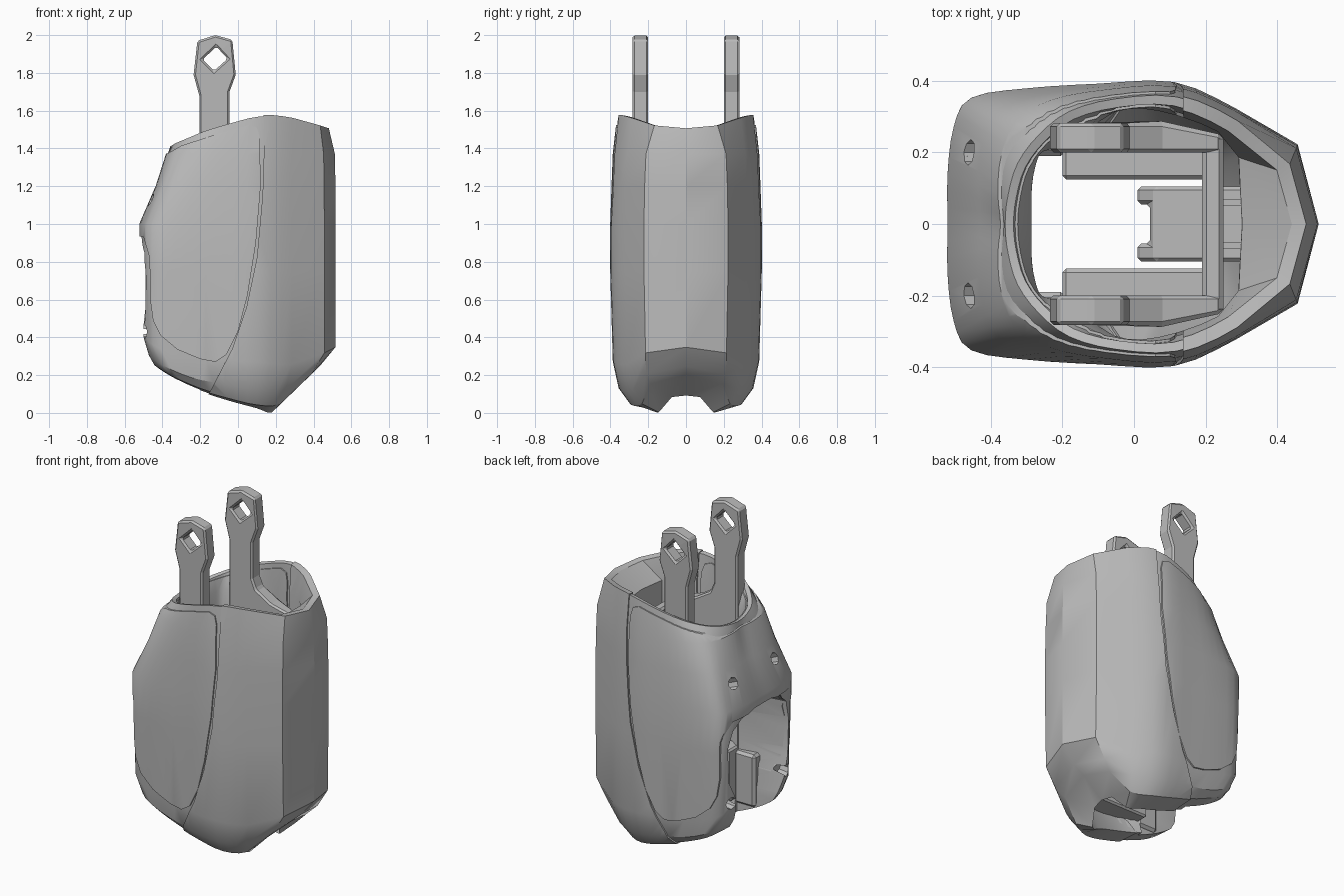
import bpy, bmesh, math
from mathutils import Vector

if "Cube" in bpy.data.objects:
    bpy.data.objects.remove(bpy.data.objects["Cube"], do_unlink=True)

grey = bpy.data.materials.new("plain grey")
grey.use_nodes = True
grey.diffuse_color = (0.5, 0.5, 0.5, 1)
grey.node_tree.nodes["Principled BSDF"].inputs["Base Color"].default_value = (0.5, 0.5, 0.5, 1)


def finish(name, bm):
    bmesh.ops.recalc_face_normals(bm, faces=bm.faces[:])
    me = bpy.data.meshes.new(name)
    bm.to_mesh(me)
    bm.free()
    me.materials.append(grey)
    ob = bpy.data.objects.new(name, me)
    bpy.context.collection.objects.link(ob)
    return ob


def activate(ob):
    bpy.ops.object.select_all(action='DESELECT')
    ob.select_set(True)
    bpy.context.view_layer.objects.active = ob


def smooth(ob, angle=30):
    activate(ob)
    bpy.ops.object.shade_smooth_by_angle(angle=math.radians(angle))


def prism(name, pts, a, b, axis):
    """Extrude a 2D outline from a to b along the given axis."""
    place = {'x': lambda p, d: (d, p[0], p[1]), 'y': lambda p, d: (p[0], d, p[1])}[axis]
    bm = bmesh.new()
    lo = [bm.verts.new(place(p, a)) for p in pts]
    hi = [bm.verts.new(place(p, b)) for p in pts]
    bm.faces.new(lo)
    bm.faces.new(hi)
    for i in range(len(pts)):
        j = (i + 1) % len(pts)
        bm.faces.new((lo[i], lo[j], hi[j], hi[i]))
    return finish(name, bm)


def boolean(ob, cutter, op='DIFFERENCE'):
    """Apply a boolean and remove the cutter."""
    cutter.hide_render = True
    m = ob.modifiers.new("cut", 'BOOLEAN')
    m.operation, m.solver, m.object = op, 'EXACT', cutter
    activate(ob)
    bpy.ops.object.modifier_apply(modifier=m.name)
    bpy.data.objects.remove(cutter, do_unlink=True)


def bevel(ob, width):
    m = ob.modifiers.new("bevel", 'BEVEL')
    m.width, m.segments, m.limit_method = width, 1, 'ANGLE'


# --- Shell control rings, half outline from nose to back ---
rim = [(.475, 0, 1.5), (.43, .165, 1.515), (.285, .285, 1.555), (.12, .355, 1.57), (-.05, .35, 1.53),
       (-.18, .315, 1.49), (-.265, .25, 1.455), (-.325, .17, 1.43), (-.352, .08, 1.415), (-.36, 0, 1.41)]
plan = [(.507, 0), (.45, .217), (.28, .315), (.11, .388), (-.1, .383),
        (-.3, .37), (-.45, .345), (-.495, .27), (-.512, .14), (-.512, 0)]
low_z = [.35, .32, .26, .27, .28, .3, .36, .4, .42, .42]
curl = [(.36, 0, .21), (.33, .19, .16), (.22, .23, .055), (.1, .285, .05), (-.05, .3, .085),
        (-.2, .3, .13), (-.35, .3, .195), (-.43, .25, .245), (-.45, .14, .26), (-.45, 0, .26)]
base = [(.24, 0, .1), (.225, .08, .09), (.18, .15, .01), (.1, .155, .03), (-.05, .16, .07),
        (-.2, .17, .12), (-.33, .19, .18), (-.4, .17, .22), (-.41, .1, .22), (-.41, 0, .22)]
core = [(.31, 0), (.3, .19), (.24, .265), (.07, .325), (-.06, .32),
        (-.18, .23), (-.26, .21), (-.285, .16), (-.295, .09), (-.295, 0)]


def at(pts, z):
    return [(p[0], p[1], z) for p in pts]


def mix(a, b, start, end):
    """Blend two rings, the amount running from nose to back."""
    return [tuple(Vector(p).lerp(Vector(q), start + (end - start) * i / 9))
            for i, (p, q) in enumerate(zip(a, b))]


low = [(x, y * .965, z) for (x, y), z in zip(plan, low_z)]
haunch = [(x, y * 1.05, z - .02) for x, y, z in mix(curl, low, .45, .45)]
upper = at(mix(at(plan, 0), rim, 0, .6), 1.2)
shoulder = at(mix(at(plan, 0), rim, .1, .97), 1.37)
rim_in = [(x * .935, y * .93, z - .005) for x, y, z in rim]
ledge = [(x, y, 1.42 - .01 * i) for i, (x, y) in enumerate(core)]
rings = [base, curl, haunch, low, at(plan, .75), at(plan, 1.0), upper, shoulder, rim,
         rim_in, ledge, at(core, 1.1), at(core, .32)]


def full_ring(half):
    """Round off the back columns, keep the nose faceted, then mirror."""
    p = [Vector(v) for v in half]
    p.append(Vector((p[-2].x, -p[-2].y, p[-2].z)))
    out = [p[0], p[1]]
    for i in range(2, len(half) - 1):
        a, b, c, d = p[i - 1:i + 3]
        for k in range(3):
            t = k / 3
            out.append(.5 * (2 * b + (c - a) * t + (2 * a - 5 * b + 4 * c - d) * t * t
                             + (3 * b - a - 3 * c + d) * t ** 3))
    out.append(p[len(half) - 1])
    return out + [Vector((v.x, -v.y, v.z)) for v in out[-2:0:-1]]


def make_shell(name, grow=0.0):
    bm = bmesh.new()
    loops = [[bm.verts.new(v) for v in full_ring(r)] for r in rings]
    n = len(loops[0])
    for i, a in enumerate(loops):
        b = loops[(i + 1) % len(loops)]
        for j in range(n):
            k = (j + 1) % n
            bm.faces.new((a[j], a[k], b[k], b[j]))
    bmesh.ops.recalc_face_normals(bm, faces=bm.faces[:])
    bm.normal_update()
    moves = [(v, v.normal * grow) for v in bm.verts]
    for v, d in moves:
        v.co += d
    return finish(name, bm)


def cut_back(ob):
    """Flared arch opening in the back wall and four small screw holes."""
    half = [(.2, -.1), (.21, .3), (.24, .42), (.31, .56), (.32, .74), (.28, .85), (.19, .92), (.08, .95)]
    arch = prism("arch_cutter", half + [(-y, z) for y, z in half[::-1]], -.6, -.2, 'x')
    for v in arch.data.vertices:
        if v.co.x > -.3:
            v.co.y = max(-.22, min(.22, v.co.y))
    boolean(ob, arch)
    for s in (-1, 1):
        for x, y, z, tilt in ((-.44, .2, 1.12, .4), (-.49, .265, .43, -.1)):
            bm = bmesh.new()
            bmesh.ops.create_cone(bm, cap_ends=True, segments=8, radius1=.036, radius2=.036, depth=.12)
            hole = finish("hole_cutter", bm)
            hole.location = (x, s * y, z)
            hole.rotation_euler = (0, math.pi / 2 + tilt, 0)
            bpy.context.view_layer.update()
            boolean(ob, hole)


shell = make_shell("shell")
cut_back(shell)
smooth(shell)

# --- Raised cover wrapping the back and sides ---
cover_line = [(-.7, 1.33), (-.37, 1.375), (-.3, 1.415), (-.1, 1.48), (.06, 1.525), (.1, 1.51), (.115, 1.46),
              (.12, 1.2), (.095, .9), (.05, .62), (.0, .43), (-.06, .31), (-.12, .27), (-.2, .285),
              (-.32, .335), (-.41, .41), (-.45, .49), (-.465, .6), (-.468, .82), (-.5, .93), (-.7, .97)]
cover = make_shell("back_cover", .009)
boolean(cover, prism("cover_outline", cover_line, -1, 1, 'y'), 'INTERSECT')
cut_back(cover)
smooth(cover)

# --- Nose shell in front of the seam ---
seam = [(.135, 1.7), (.138, 1.4), (.13, 1.15), (.1, .82), (.045, .56), (-.03, .34), (-.16, .09), (-.2, -.1)]
nose = make_shell("nose_shell", .009)
boolean(nose, prism("nose_outline", seam + [(.9, -.1), (.9, 1.7)], -1, 1, 'y'), 'INTERSECT')
smooth(nose)

# --- Fork: two arms with pierced heads joined by a cross bar ---
arm_line = [(-.205, 1.12), (-.205, 1.68), (-.235, 1.79), (-.215, 1.97), (-.12, 2.0), (-.03, 1.975),
            (-.012, 1.79), (-.045, 1.7), (-.045, 1.48), (-.02, 1.42), (.08, 1.36), (.245, 1.32), (.245, 1.12)]
diamond = [(-.187, 1.87), (-.115, 1.94), (-.055, 1.875), (-.127, 1.81)]
for s, side in ((-1, "right"), (1, "left")):
    arm = prism(side + "_fork_arm", arm_line, s * .2, s * .282, 'y')
    for v in arm.data.vertices:
        if v.co.x > .2:
            v.co.y = max(-.25, min(.25, v.co.y))
    boolean(arm, prism("diamond_cutter", diamond, -1, 1, 'y'))
    bevel(arm, .01)
    # inner guide rail with a pad behind it
    rail = prism(side + "_guide_rail", [(-.2, .2), (-.2, .52), (.2, .52), (.2, .2)], s * .125, s * .26, 'y')
    bevel(rail, .01)
    pad = prism(side + "_rail_pad", [(-.33, .18), (-.33, .5), (-.19, .5), (-.19, .18)], s * .19, s * .27, 'y')
    bevel(pad, .015)

bar = prism("fork_cross_bar", [(.19, 1.12), (.19, 1.32), (.25, 1.32), (.25, 1.12)], -.25, .25, 'y')
bevel(bar, .012)

# --- Centre tongue with a notched end and two ribs behind it ---
tongue = prism("centre_tongue", [(.01, .6), (.01, .85), (.06, .9), (.31, .9), (.31, .6)], -.105, .105, 'y')
boolean(tongue, prism("notch_cutter", [(-.1, .5), (-.1, 1), (.045, 1), (.045, .5)], -.055, .055, 'y'))
bevel(tongue, .01)
for s, side in ((-1, "right"), (1, "left")):
    prism(side + "_tongue_rib", [(.2, .5), (.2, 1.0), (.33, 1.0), (.33, .5)], s * .05, s * .07, 'y')
